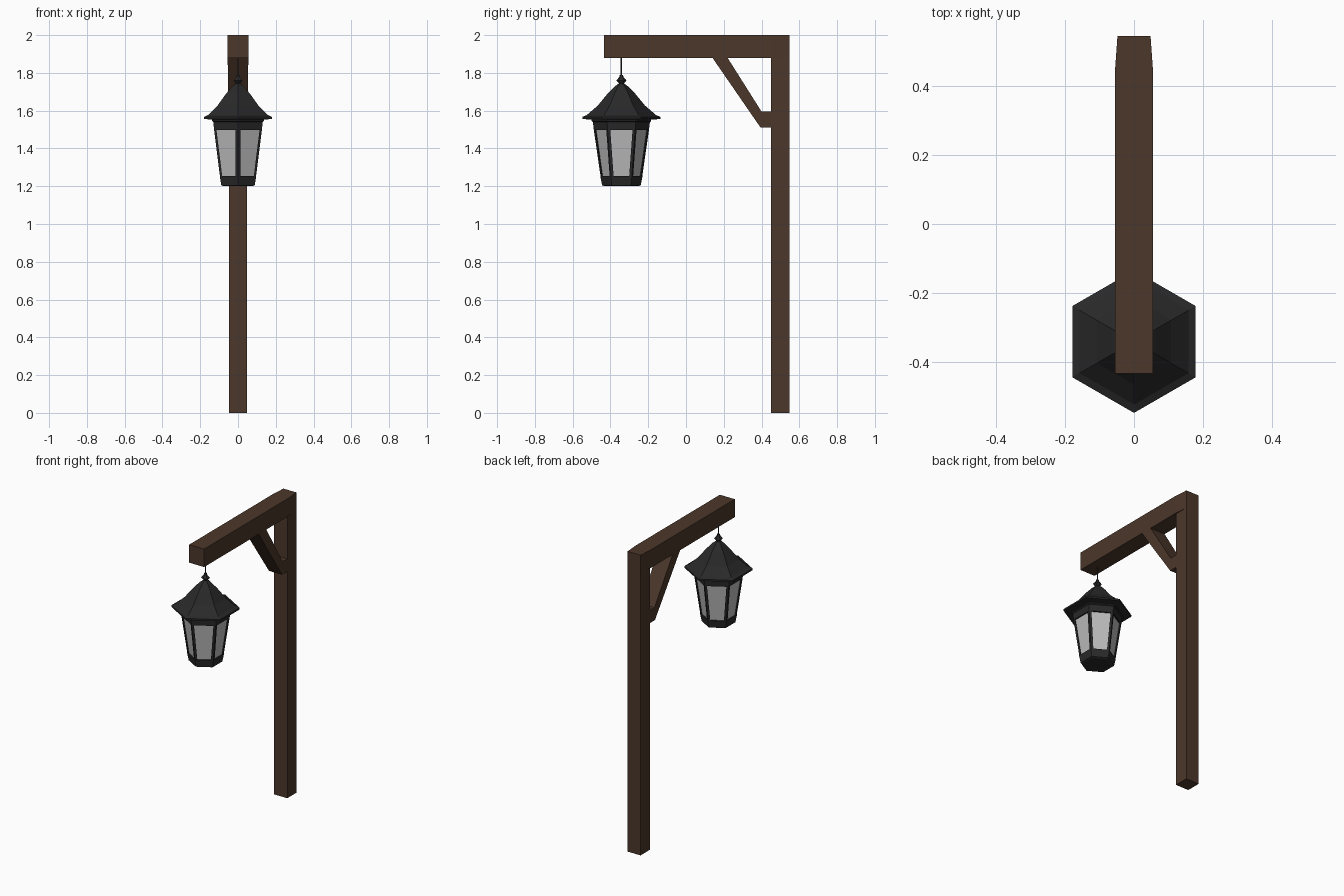
import bpy, bmesh, math
from mathutils import Vector

if "Cube" in bpy.data.objects:
    bpy.data.objects.remove(bpy.data.objects["Cube"])

LY = -0.342  # lantern centre line in y


def material(name, rgb):
    m = bpy.data.materials.new(name)
    m.diffuse_color = (*rgb, 1)
    m.use_nodes = True
    m.node_tree.nodes["Principled BSDF"].inputs["Base Color"].default_value = m.diffuse_color
    return m


WOOD = material("wood", (0.072, 0.038, 0.023))
IRON = material("iron", (0.022, 0.022, 0.022))
GLASS = material("glass", (0.5, 0.5, 0.5))


def finish(name, bm, mat):
    bmesh.ops.recalc_face_normals(bm, faces=bm.faces)
    me = bpy.data.meshes.new(name)
    bm.to_mesh(me)
    bm.free()
    ob = bpy.data.objects.new(name, me)
    bpy.context.collection.objects.link(ob)
    me.materials.append(mat)
    return ob


def side_profile(name, pts, mat):
    """Side outline of (y, z, half width) swept across x."""
    bm = bmesh.new()
    left = [bm.verts.new((-w, y, z)) for y, z, w in pts]
    right = [bm.verts.new((w, y, z)) for y, z, w in pts]
    n = len(pts)
    bm.faces.new(left)
    bm.faces.new(right[::-1])
    for i in range(n):
        j = (i + 1) % n
        bm.faces.new((left[i], right[i], right[j], left[j]))
    return finish(name, bm, mat)


def corner(k, r, z):
    a = math.radians(30 + 60 * k)
    return Vector((r * math.cos(a), LY + r * math.sin(a), z))


def hexagon(name, profile, mat, loop=False):
    """Six-sided turned shape from (radius, z); loop closes it as a hollow ring."""
    bm = bmesh.new()
    rings = [[bm.verts.new(corner(k, r, z)) for k in range(6)] for r, z in profile]
    pairs = list(zip(rings, rings[1:]))
    if loop:
        pairs.append((rings[-1], rings[0]))
    else:
        bm.faces.new(rings[0])
        bm.faces.new(rings[-1])
    for a, b in pairs:
        for k in range(6):
            j = (k + 1) % 6
            bm.faces.new((a[k], a[j], b[j], b[k]))
    return finish(name, bm, mat)


# Wooden post, arm and brace
P, B = 0.048, 0.055
side_profile("post", [(0.45, 0, P), (0.547, 0, P), (0.547, 1.88, P), (0.45, 1.88, P)], WOOD)
bm = bmesh.new()
outline = [(-B, -0.435), (B, -0.435), (B, 0.45), (P, 0.547), (-P, 0.547), (-B, 0.45)]
base = bm.faces.new([bm.verts.new((x, y, 1.88)) for x, y in outline])
top = bmesh.ops.extrude_face_region(bm, geom=[base])["geom"]
bmesh.ops.translate(bm, vec=(0, 0, 0.12),
                    verts=[v for v in top if isinstance(v, bmesh.types.BMVert)])
bm.faces.new([v for v in base.verts]) if not base.is_valid else None
finish("arm", bm, WOOD)
side_profile("brace", [(0.14, 1.88, B), (0.22, 1.88, B), (0.40, 1.595, P),
                       (0.452, 1.595, P), (0.452, 1.51, P), (0.395, 1.51, P)], WOOD)

# Lantern roof, finial and hanging wire
hexagon("roof", [(0.153, 1.552), (0.207, 1.556), (0.207, 1.567), (0.183, 1.577),
                 (0.125, 1.627), (0.073, 1.69), (0.035, 1.729), (0.008, 1.748)], IRON)
hexagon("finial", [(0.012, 1.735), (0.012, 1.743), (0.027, 1.76), (0.012, 1.777),
                   (0.008, 1.79)], IRON)
hexagon("hanging_wire", [(0.004, 1.785), (0.004, 1.885)], IRON)

# Lantern frame bands, glass and corner bars
hexagon("top_band", [(0.146, 1.498), (0.151, 1.54), (0.158, 1.545), (0.158, 1.555),
                     (0.125, 1.555), (0.125, 1.498)], IRON, loop=True)
hexagon("bottom_band", [(0.09, 1.2), (0.102, 1.205), (0.112, 1.255)], IRON)
hexagon("glass", [(0.101, 1.25), (0.136, 1.505)], GLASS)

bm = bmesh.new()
for k in range(6):
    a = math.radians(30 + 60 * k)
    rings = []
    for r, z in ((0.11, 1.25), (0.147, 1.505)):
        tip = corner(k, r, z)
        inner = corner(k, r - 0.014, z)
        to_next = (corner(k + 1, r, z) - tip).normalized() * 0.014
        to_prev = (corner(k - 1, r, z) - tip).normalized() * 0.014
        rings.append([bm.verts.new(p) for p in (tip, tip + to_next, inner, tip + to_prev)])
    lo, hi = rings
    bm.faces.new(lo)
    bm.faces.new(hi)
    for i in range(4):
        j = (i + 1) % 4
        bm.faces.new((lo[i], lo[j], hi[j], hi[i]))
finish("corner_bars", bm, IRON)
